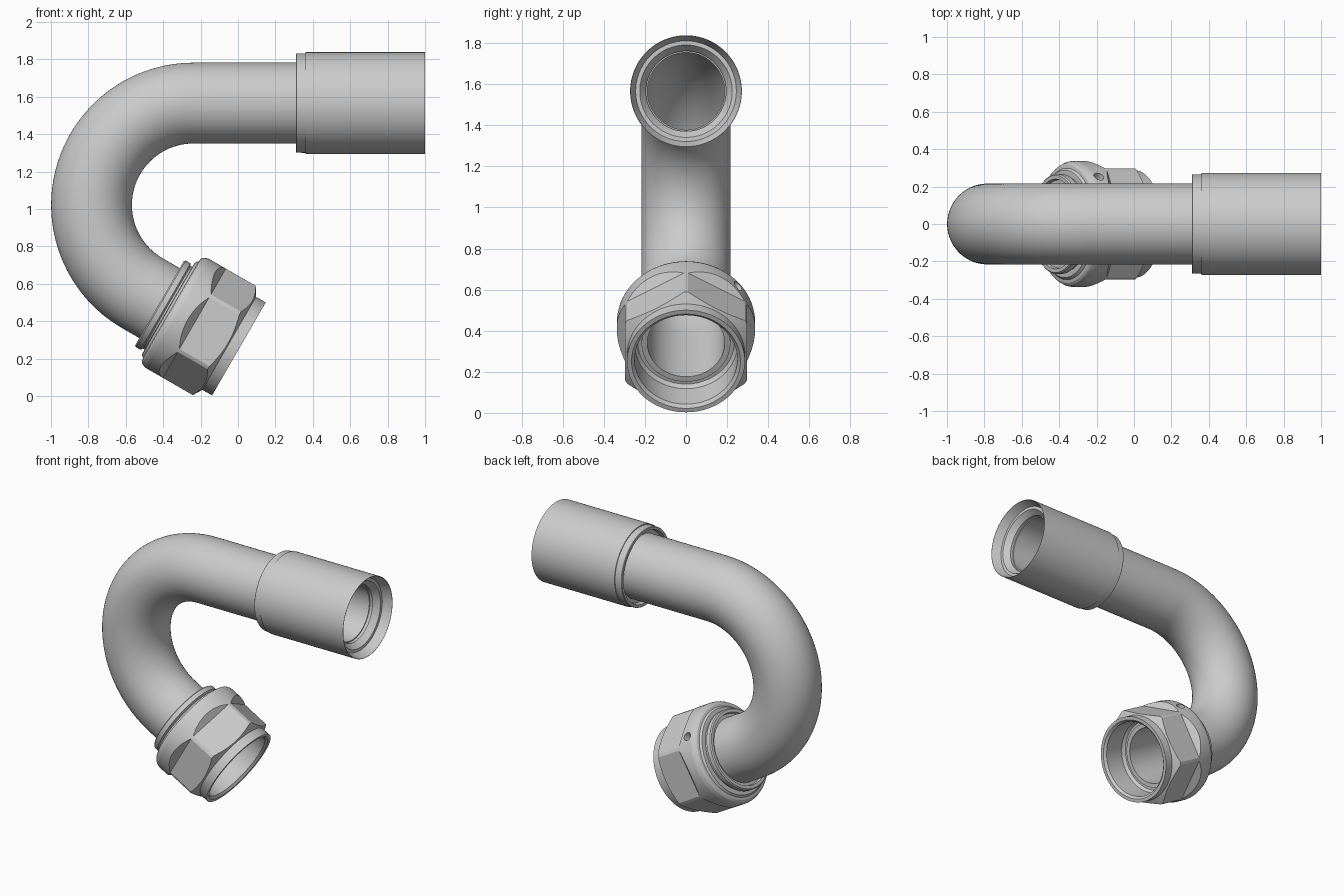
import bpy, bmesh
from math import sin, cos, pi, radians
from mathutils import Vector, Matrix

if "Cube" in bpy.data.objects:
    bpy.data.objects.remove(bpy.data.objects["Cube"])

SEG = 96
BEND_R, AXIS_Z, BEND_X = 0.545, 1.566, -0.238     # bend radius and position
TILT = radians(30)                                # nut end points 30 degrees down


def make_object(name, bm):
    bmesh.ops.recalc_face_normals(bm, faces=bm.faces)
    mesh = bpy.data.meshes.new(name)
    bm.to_mesh(mesh)
    bm.free()
    obj = bpy.data.objects.new(name, mesh)
    bpy.context.collection.objects.link(obj)
    return obj


def skin(name, rings):
    """Join a closed sequence of vertex rings with quads."""
    bm = bmesh.new()
    vs = [[bm.verts.new(p) for p in ring] for ring in rings]
    for a, b in zip(vs, vs[1:] + vs[:1]):
        for i in range(SEG):
            j = (i + 1) % SEG
            bm.faces.new((a[i], a[j], b[j], b[i]))
    return make_object(name, bm)


def ring(center, normal, r):
    """Circle around a path point; normal lies in the xz plane."""
    side = Vector((0, 1, 0))
    return [center + r * (side * cos(2 * pi * i / SEG) + normal * sin(2 * pi * i / SEG))
            for i in range(SEG)]


def lathe(name, profile):
    """Revolve a closed (x, radius) profile around the x axis."""
    return skin(name, [ring(Vector((x, 0, 0)), Vector((0, 0, 1)), r) for x, r in profile])


def smooth(obj, angle=30):
    bpy.ops.object.select_all(action='DESELECT')
    obj.select_set(True)
    bpy.context.view_layer.objects.active = obj
    bpy.ops.object.shade_smooth_by_angle(angle=radians(angle))


def cut(obj, cutter):
    mod = obj.modifiers.new("cut", 'BOOLEAN')
    mod.operation, mod.solver, mod.object = 'DIFFERENCE', 'EXACT', cutter
    bpy.context.view_layer.objects.active = obj
    bpy.ops.object.modifier_apply(modifier=mod.name)
    bpy.data.objects.remove(cutter)


# Bent tube: straight run, 150 degree bend, short straight into the nut
center = Vector((BEND_X, 0, AXIS_Z - BEND_R))
path = [(Vector((0.88, 0, AXIS_Z)), Vector((0, 0, 1)))]
steps = 60
for k in range(steps + 1):
    a = pi / 2 + radians(150) * k / steps
    n = Vector((cos(a), 0, sin(a)))
    path.append((center + n * BEND_R, n))
bend_end = path[-1][0]
axis = Vector((cos(TILT), 0, -sin(TILT)))
path.append((bend_end + axis * 0.42, path[-1][1]))
tube = skin("bent_tube", [ring(p, n, 0.216) for p, n in path]
            + [ring(p, n, 0.188) for p, n in reversed(path)])
smooth(tube)

# Crimp sleeve with recessed conical mouth
sleeve = lathe("crimp_sleeve", [
    (0.34, 0.21), (0.34, 0.24), (0.31, 0.245), (0.31, 0.262), (0.313, 0.265),
    (0.36, 0.266), (0.36, 0.272), (1.0, 0.272), (1.0, 0.270), (0.94, 0.245),
    (0.94, 0.225), (0.90, 0.195), (0.875, 0.195), (0.875, 0.21)])
sleeve.location.z = AXIS_Z
smooth(sleeve, 12)

# Swivel nut body, turned along x
nut = lathe("swivel_nut", [
    (0.17, 0.21), (0.16, 0.275), (0.162, 0.287), (0.175, 0.298), (0.178, 0.315),
    (0.186, 0.326), (0.205, 0.335), (0.22, 0.337), (0.505, 0.337), (0.535, 0.287),
    (0.595, 0.287), (0.595, 0.265), (0.58, 0.25), (0.43, 0.25), (0.41, 0.235), (0.41, 0.21)])

# Six wrench flats with sloped run-outs
for k in range(6):
    bm = bmesh.new()
    prof = [(0.32, 0.297), (0.7, 0.297), (0.7, 0.5), (0.117, 0.5)]
    ends = [[bm.verts.new((x, r, w)) for x, r in prof] for w in (-0.3, 0.3)]
    bm.faces.new(ends[0])
    bm.faces.new(ends[1])
    for i in range(4):
        j = (i + 1) % 4
        bm.faces.new((ends[0][i], ends[0][j], ends[1][j], ends[1][i]))
    bm.transform(Matrix.Rotation(k * pi / 3, 4, 'X'))
    cut(nut, make_object("flat_cutter", bm))

# Small retaining-wire hole in the round band
bm = bmesh.new()
bmesh.ops.create_cone(bm, cap_ends=True, segments=24, radius1=0.028, radius2=0.028, depth=0.12)
bm.transform(Matrix.Rotation(radians(-49), 4, 'X') @ Matrix.Translation((0, 0, 0.345)))
bm.transform(Matrix.Translation((0.245, 0, 0)))
cut(nut, make_object("hole_cutter", bm))

# Retaining ring behind the nut
collar = lathe("retaining_ring", [
    (0.125, 0.21), (0.125, 0.235), (0.105, 0.24), (0.105, 0.26), (0.112, 0.267),
    (0.142, 0.267), (0.15, 0.255), (0.18, 0.255), (0.18, 0.21)])

for part in (nut, collar):
    part.location = bend_end
    part.rotation_euler = (0, TILT, 0)
    smooth(part, 20)
